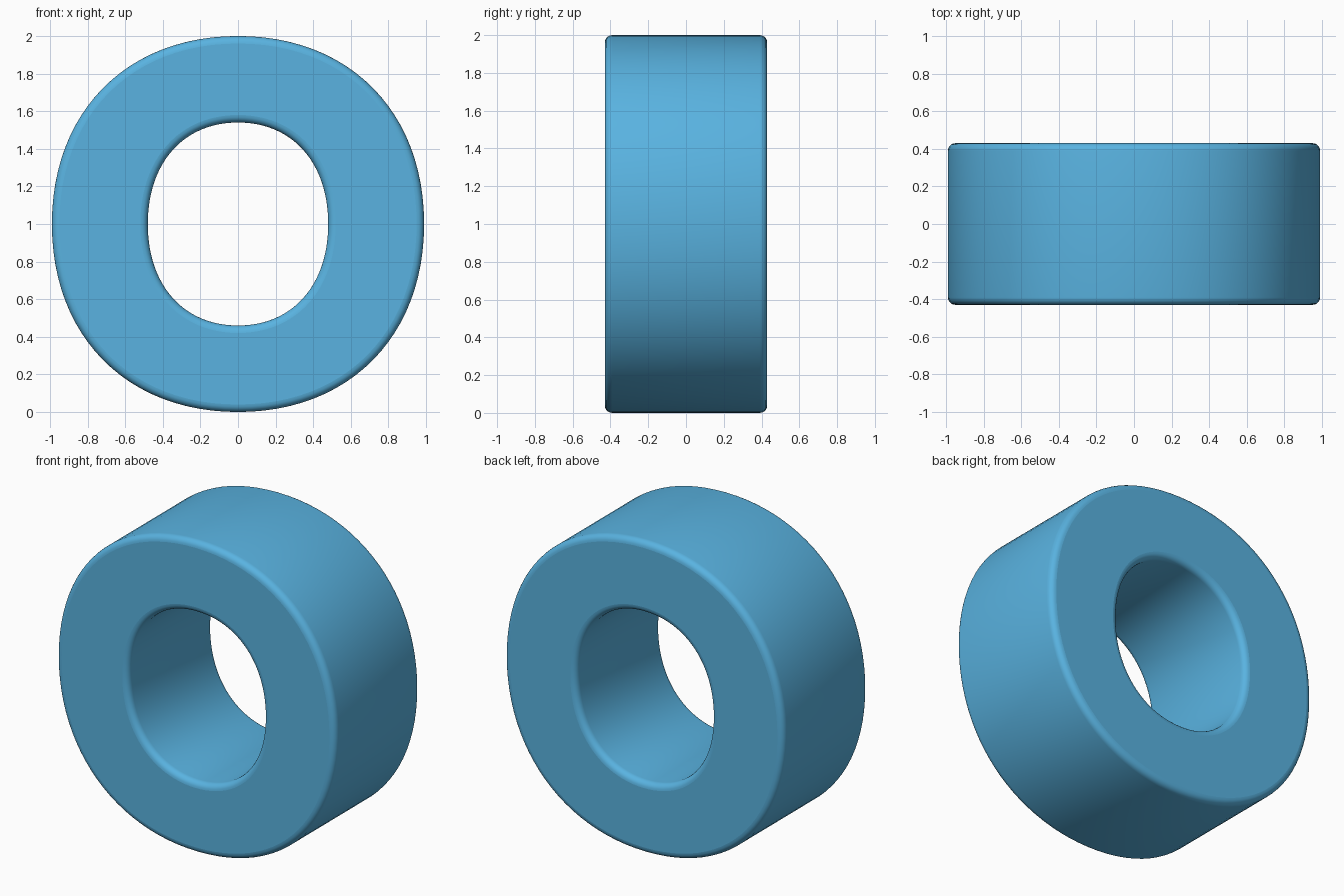
import bpy
from math import pi

if "Cube" in bpy.data.objects:
    bpy.data.objects.remove(bpy.data.objects["Cube"])

BEVEL = 0.04
HALF_DEPTH = 0.43


def add_oval(curve, rx, rz, kx, kz):
    """Closed four-point oval; kx / kz set how full the shoulders are."""
    spline = curve.splines.new('BEZIER')
    spline.bezier_points.add(3)
    spline.use_cyclic_u = True
    spline.resolution_u = 24
    points = [((rx, 0), (0, rz * kz)), ((0, rz), (-rx * kx, 0)),
              ((-rx, 0), (0, -rz * kz)), ((0, -rz), (rx * kx, 0))]
    for p, ((x, z), (dx, dz)) in zip(spline.bezier_points, points):
        p.handle_left_type = p.handle_right_type = 'FREE'
        p.co = (x, z, 0)
        p.handle_left = (x - dx, z - dz, 0)
        p.handle_right = (x + dx, z + dz, 0)


# Ring outline and hole, extruded with rounded rims
curve = bpy.data.curves.new("oval_ring", 'CURVE')
curve.dimensions = '2D'
curve.fill_mode = 'BOTH'
curve.extrude = HALF_DEPTH - BEVEL
curve.bevel_depth = BEVEL
curve.bevel_resolution = 4
add_oval(curve, 0.99 - BEVEL, 1.0 - BEVEL, 0.60, 0.60)
add_oval(curve, 0.48 + BEVEL, 0.54 + BEVEL, 0.60, 0.60)

ring = bpy.data.objects.new("oval_ring", curve)
bpy.context.collection.objects.link(ring)
ring.rotation_euler = (pi / 2, 0, 0)
ring.location = (0, 0, 1)

# Turn into a smooth mesh
bpy.context.view_layer.objects.active = ring
ring.select_set(True)
bpy.ops.object.convert(target='MESH')
ring = bpy.context.object
bpy.ops.object.shade_smooth_by_angle(angle=pi / 6)

# Blue finish
blue = bpy.data.materials.new("blue")
blue.diffuse_color = (0.10, 0.45, 0.75, 1)
blue.use_nodes = True
blue.node_tree.nodes["Principled BSDF"].inputs["Base Color"].default_value = blue.diffuse_color
ring.data.materials.clear()
ring.data.materials.append(blue)
